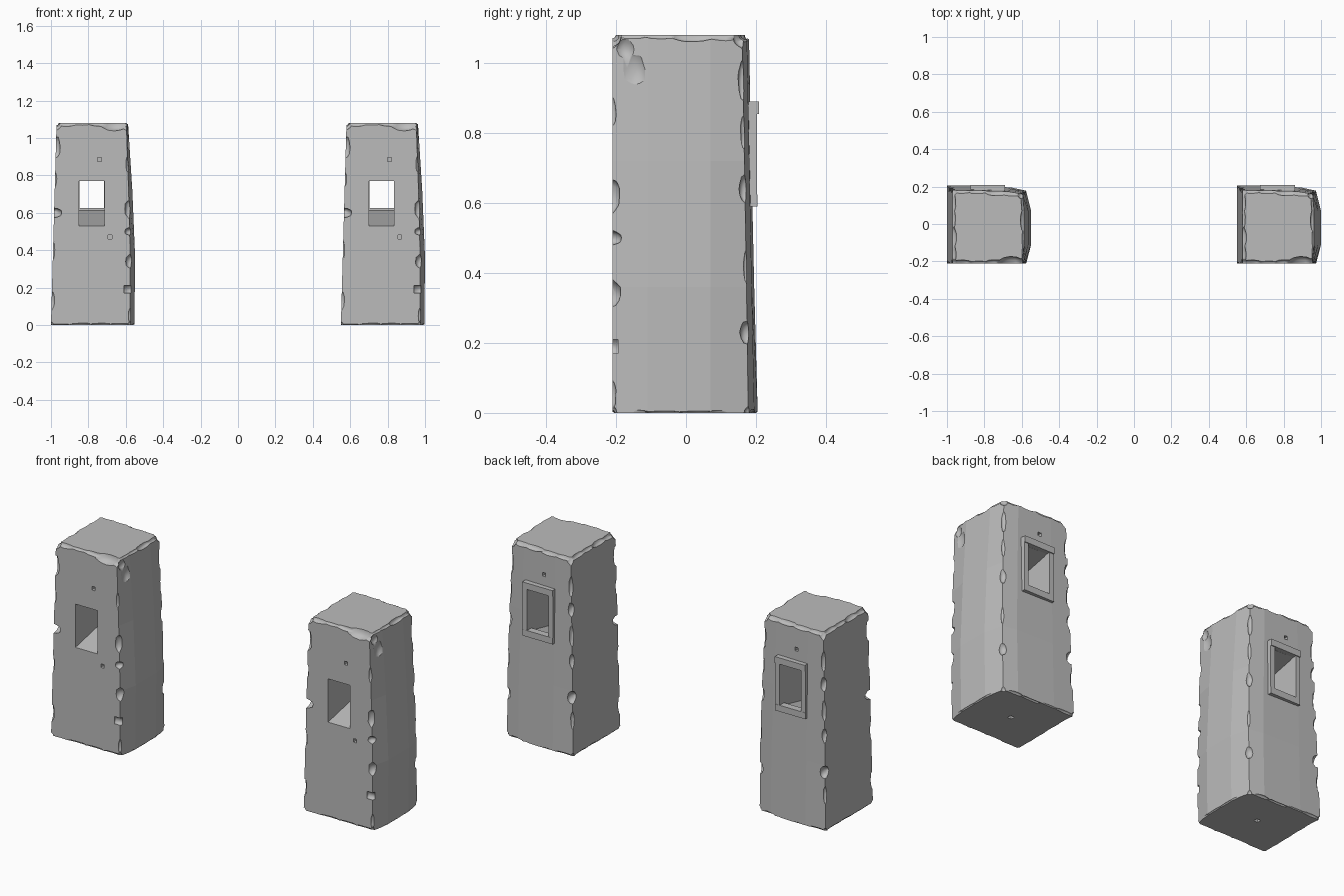
import bpy
import bmesh
import random
from mathutils import Matrix, Vector

random.seed(4)
cube = bpy.data.objects.get("Cube")
if cube:
    bpy.data.objects.remove(cube, do_unlink=True)

# Single stone colour
GREY = (0.5, 0.5, 0.5, 1)
stone = bpy.data.materials.new("stone_grey")
stone.use_nodes = True
stone.diffuse_color = GREY
shader = next(n for n in stone.node_tree.nodes if n.type == "BSDF_PRINCIPLED")
shader.inputs["Base Color"].default_value = GREY
shader.inputs["Roughness"].default_value = 0.9

FRONT = -0.21
TOP = 1.08
# Height, left x, corner x, bulge x, corner y, back y
LEVELS = [
    (0.0, -0.225, 0.198, 0.221, 0.178, 0.205),
    (0.36, -0.215, 0.199, 0.225, 0.173, 0.195),
    (0.72, -0.205, 0.190, 0.210, 0.167, 0.187),
    (TOP, -0.195, 0.178, 0.187, 0.160, 0.180),
]


def level_at(z):
    """Wall measurements interpolated at height z."""
    for a, b in zip(LEVELS, LEVELS[1:]):
        if z <= b[0]:
            t = (z - a[0]) / (b[0] - a[0])
            return [p + (q - p) * t for p, q in zip(a, b)]
    return LEVELS[-1]


def finish(bm, name, smooth=False):
    bmesh.ops.recalc_face_normals(bm, faces=bm.faces)
    for f in bm.faces:
        f.smooth = smooth
    mesh = bpy.data.meshes.new(name)
    bm.to_mesh(mesh)
    bm.free()
    mesh.materials.append(stone)
    obj = bpy.data.objects.new(name, mesh)
    bpy.context.collection.objects.link(obj)
    return obj


def box(bm, x0, x1, y0, y1, z0, z1, slant=0):
    """Box whose back end is raised by slant."""
    made = bmesh.ops.create_cube(bm, size=1)["verts"]
    for v in made:
        back = v.co.y > 0
        v.co = Vector((x1 if v.co.x > 0 else x0, y1 if back else y0,
                       (z1 if v.co.z > 0 else z0) + (slant if back else 0)))


def chip(bm, centre, size):
    """Irregular rounded bite."""
    m = Matrix.Translation(centre) @ Matrix.Diagonal((*size, 1))
    made = bmesh.ops.create_icosphere(bm, subdivisions=2, radius=1, matrix=m)
    for v in made["verts"]:
        k = random.uniform(0.9, 1.1)
        v.co = Vector(centre) + (v.co - Vector(centre)) * k


def cut(target, cutter):
    cutter.hide_render = True
    mod = target.modifiers.new("cut", "BOOLEAN")
    mod.operation = "DIFFERENCE"
    mod.solver = "EXACT"
    mod.use_self = True
    mod.object = cutter
    bpy.context.view_layer.objects.active = target
    bpy.ops.object.modifier_apply(modifier=mod.name)
    bpy.data.objects.remove(cutter, do_unlink=True)


# Tapered body with faceted bulging right and back walls
bm = bmesh.new()
rings = []
for z, left, corner, bulge, cy, back in LEVELS:
    section = [(left, FRONT), (corner, FRONT), (bulge, -0.11), (bulge, 0.07),
               (corner, cy), (corner - 0.08, (cy + back) / 2 + 0.004),
               (-0.1, back), (left, back)]
    rings.append([bm.verts.new((x, y, z)) for x, y in section])
for low, high in zip(rings, rings[1:]):
    for i in range(len(low)):
        j = (i + 1) % len(low)
        bm.faces.new((low[i], low[j], high[j], high[i]))
bm.faces.new(rings[0][::-1])
bm.faces.new(rings[-1])
body = finish(bm, "tower_body")

# Sloping window shaft and small square peg holes
bm = bmesh.new()
box(bm, -0.075, 0.06, -0.23, 0.23, 0.525, 0.765, slant=0.1)
for x, y, z in ((0.035, FRONT, 0.885), (0.09, FRONT, 0.47), (-0.03, 0.18, 0.95)):
    box(bm, x - 0.01, x + 0.01, y - 0.03, y + 0.03, z - 0.01, z + 0.01)
box(bm, -0.012, 0.012, -0.012, 0.012, -0.02, 0.02)
cut(body, finish(bm, "opening_cutter"))

# Chips along the upright corners: height, depth, half length
CHIPS = {
    "front_left": [(0.95, 0.022, 0.06), (0.78, 0.01, 0.04), (0.6, 0.045, 0.028),
                   (0.4, 0.009, 0.05), (0.13, 0.015, 0.05)],
    "front_right": [(0.86, 0.01, 0.04), (0.62, 0.022, 0.05), (0.5, 0.026, 0.02),
                    (0.34, 0.024, 0.04), (0.05, 0.01, 0.04)],
    "back_right": [(0.95, 0.014, 0.06), (0.8, 0.01, 0.05), (0.64, 0.018, 0.04),
                   (0.42, 0.008, 0.05), (0.23, 0.022, 0.035)],
    "back_left": [(0.93, 0.015, 0.06), (0.8, 0.022, 0.04), (0.66, 0.015, 0.06),
                  (0.52, 0.018, 0.04), (0.32, 0.032, 0.035), (0.2, 0.013, 0.05)],
}
bm = bmesh.new()
for edge, bites in CHIPS.items():
    for z, r, h in bites:
        _, left, corner, _, cy, back = level_at(z)
        x = left if "left" in edge else corner
        y = FRONT if "front" in edge else (back if "left" in edge else cy)
        chip(bm, (x, y, z), (r, r, h))

# Square notch on the front right corner
box(bm, 0.165, 0.25, -0.25, -0.195, 0.17, 0.21)

# Worn rims around the top and the base
for z, depth in ((TOP, 0.018), (0.0, 0.009)):
    _, left, corner, bulge, cy, back = level_at(z)
    for k in range(4):
        t = (k + 0.5) / 4
        x = left + (corner - left) * t
        y = FRONT + (cy - FRONT) * t
        for y0 in (FRONT, back if k < 2 else (back + cy) / 2):
            r = depth * random.uniform(0.6, 1.2)
            chip(bm, (x, y0, z), (0.065, r, r))
        for x0 in (left, bulge):
            r = depth * random.uniform(0.6, 1.2)
            chip(bm, (x0, y, z), (r, 0.065, r))
    for x, y in ((left, FRONT), (corner, FRONT), (corner, cy), (left, back)):
        chip(bm, (x, y, z), (depth * 1.5, depth * 1.5, depth * 2))

# Large break at the front right of the top
chip(bm, (0.115, FRONT, TOP), (0.07, 0.04, 0.045))
chip(bm, (0.205, -0.155, 0.985), (0.028, 0.045, 0.065))
chip(bm, (0.195, -0.175, 1.04), (0.025, 0.03, 0.035))
cut(body, finish(bm, "chip_cutter", smooth=True))

# Raised frame around the rear window
bm = bmesh.new()
box(bm, -0.1, 0.085, 0.165, 0.208, 0.855, 0.89)
box(bm, -0.1, 0.085, 0.165, 0.204, 0.59, 0.625)
for x0, x1 in ((-0.1, -0.073), (0.058, 0.085)):
    box(bm, x0, x1, 0.165, 0.203, 0.625, 0.855)
frame = finish(bm, "window_frame")

# Matching pair of towers
for part in (body, frame):
    twin = bpy.data.objects.new("right_" + part.name, part.data)
    bpy.context.collection.objects.link(twin)
    twin.location.x = -0.775
    part.name = "left_" + part.name
    part.location.x = 0.775
